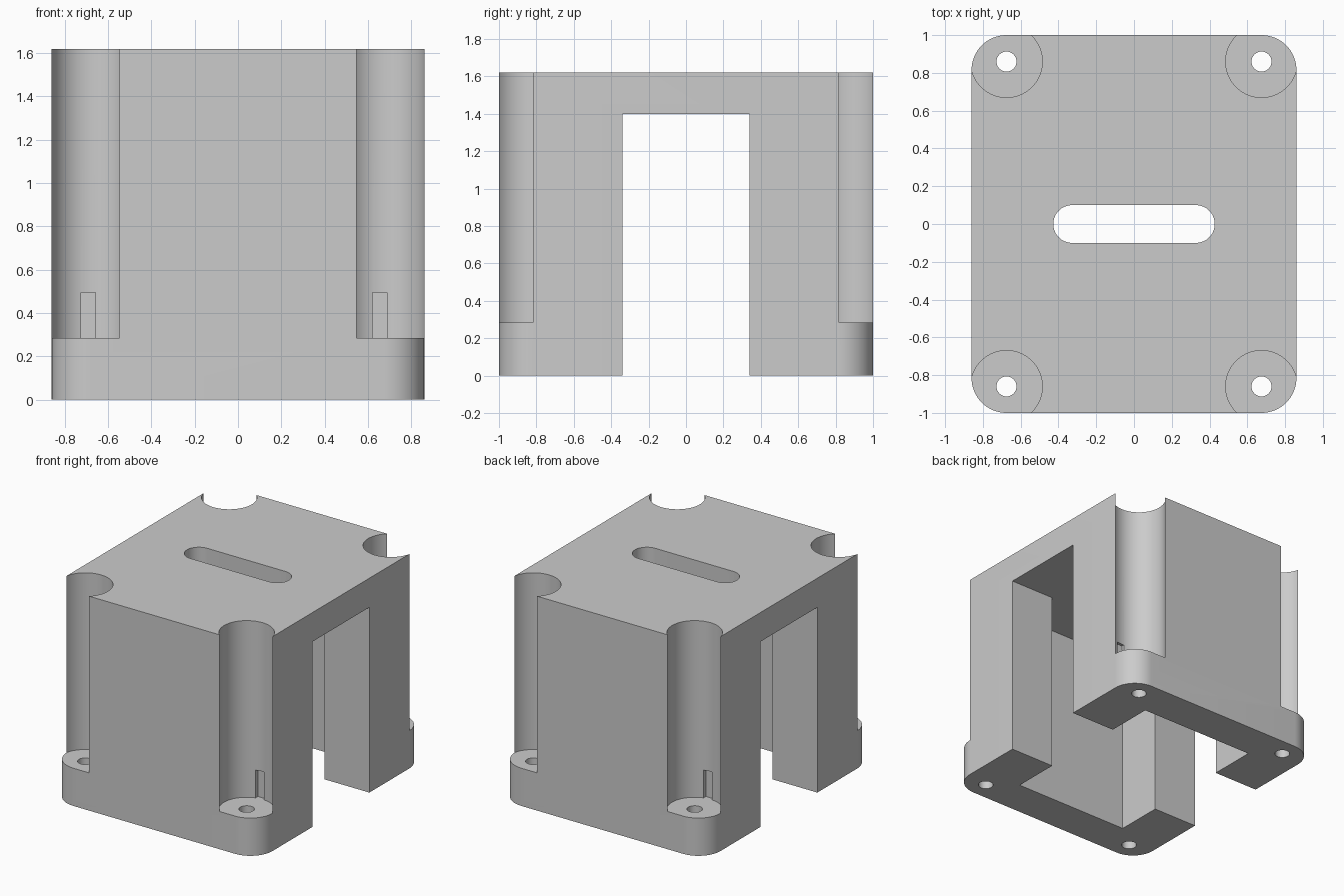
import bpy
import bmesh
from math import pi, cos, sin, radians

HALF_X, HALF_Y, HEIGHT = 0.86, 1.0, 1.62
CORNER = 0.185                      # corner radius
HOLE_X, HOLE_Y = 0.675, 0.86        # screw axis
LEDGE = 0.285                       # top of the feet
CEILING = 1.4

cube = bpy.data.objects.get("Cube")
if cube:
    bpy.data.objects.remove(cube, do_unlink=True)

grey = bpy.data.materials.new("light_grey")
grey.use_nodes = True
colour = (0.6, 0.6, 0.6, 1)
grey.diffuse_color = colour
grey.node_tree.nodes["Principled BSDF"].inputs["Base Color"].default_value = colour


def rounded_rect(cx, cy, hx, hy, r=0, steps=16):
    """Outline of a rectangle with rounded corners; r = hx = hy is a circle."""
    if r == 0:
        return [(cx + hx, cy + hy), (cx - hx, cy + hy),
                (cx - hx, cy - hy), (cx + hx, cy - hy)]
    points = []
    for k, (sx, sy) in enumerate([(1, 1), (-1, 1), (-1, -1), (1, -1)]):
        for i in range(steps + 1):
            a = (k + i / steps) * pi / 2
            points.append((cx + sx * (hx - r) + r * cos(a),
                           cy + sy * (hy - r) + r * sin(a)))
    return points


def prism(name, outline, z0, z1):
    """Extrude an outline from z0 to z1."""
    bm = bmesh.new()
    base = bm.faces.new([bm.verts.new((x, y, z0)) for x, y in outline])
    top = bmesh.ops.extrude_face_region(bm, geom=[base])["geom"]
    verts = [v for v in top if isinstance(v, bmesh.types.BMVert)]
    bmesh.ops.translate(bm, vec=(0, 0, z1 - z0), verts=verts)
    bmesh.ops.remove_doubles(bm, verts=bm.verts, dist=1e-5)
    bmesh.ops.recalc_face_normals(bm, faces=bm.faces)
    mesh = bpy.data.meshes.new(name)
    bm.to_mesh(mesh)
    bm.free()
    mesh.materials.append(grey)
    obj = bpy.data.objects.new(name, mesh)
    bpy.context.collection.objects.link(obj)
    return obj


def cut(target, cutter):
    """Subtract the cutter and discard it."""
    mod = target.modifiers.new(cutter.name, "BOOLEAN")
    mod.operation, mod.solver, mod.object = "DIFFERENCE", "EXACT", cutter
    bpy.ops.object.modifier_apply(modifier=mod.name)
    bpy.data.objects.remove(cutter, do_unlink=True)


# Solid block with rounded upright corners
body = prism("bracket_body", rounded_rect(0, 0, HALF_X, HALF_Y, CORNER), 0, HEIGHT)
bpy.context.view_layer.objects.active = body
body.select_set(True)

# Tunnel along x, wider cavity inside, and cable slot in the roof
cut(body, prism("tunnel", rounded_rect(0, 0, 1, 0.34), -0.1, CEILING))
cut(body, prism("cavity", rounded_rect(0, 0, 0.485, 0.705), -0.1, CEILING))
cut(body, prism("slot", rounded_rect(0, 0, 0.427, 0.1, 0.0995), 1.3, 1.8))

# Screw wells, screw holes and small notches at the four corners
for sx in (1, -1):
    for sy in (1, -1):
        x, y = sx * HOLE_X, sy * HOLE_Y
        cut(body, prism("well", rounded_rect(x, y, 0.19, 0.19, 0.19), LEDGE, 1.8))
        cut(body, prism("hole", rounded_rect(x, y, 0.053, 0.053, 0.053, 8), -0.1, 0.4))
        notch_x = sx * (0.692 if sx == sy else 0.655)
        cut(body, prism("notch", rounded_rect(notch_x, sy * 0.7, 0.033, 0.05), LEDGE, 0.495))

bpy.ops.object.shade_smooth_by_angle(angle=radians(30))
